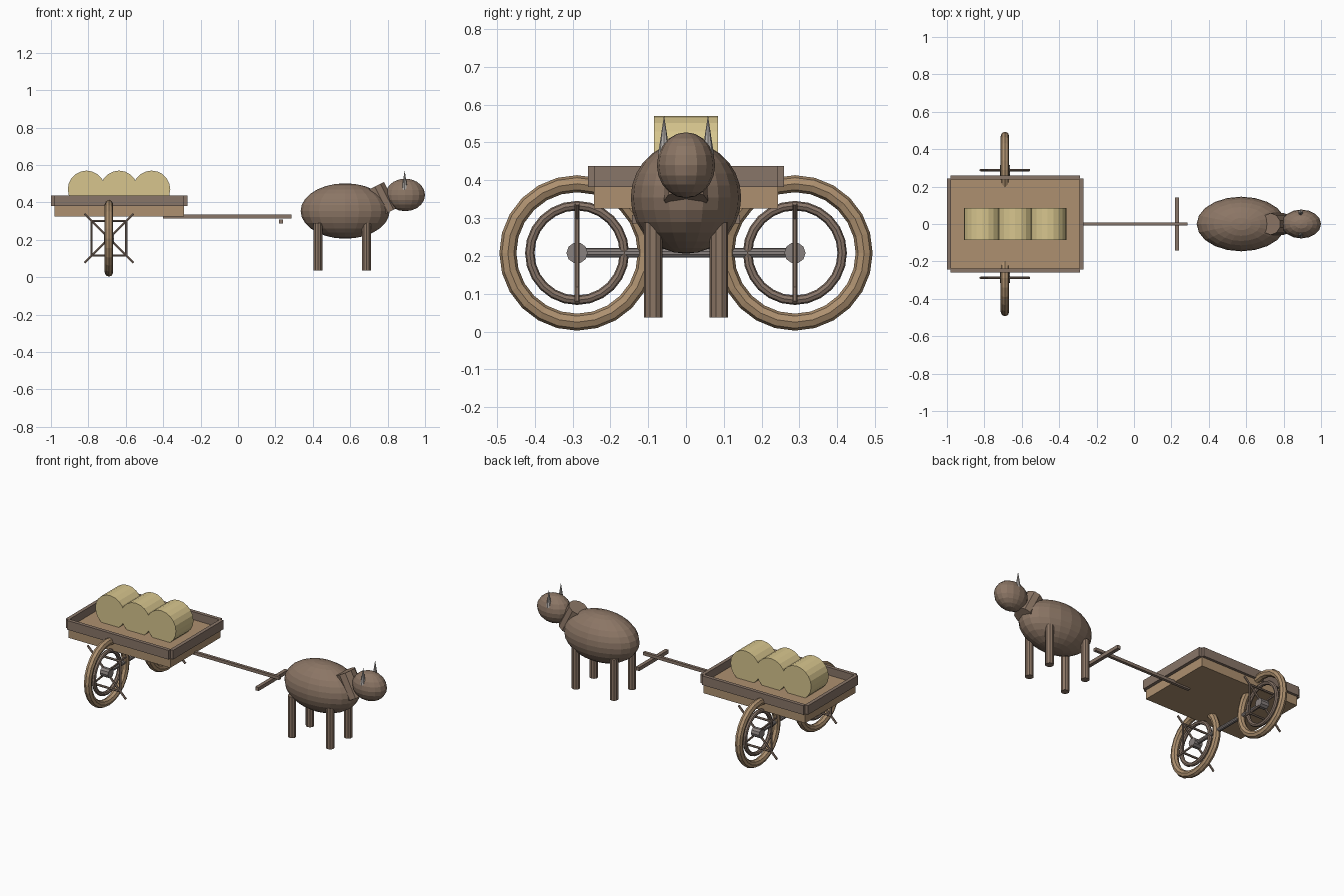
import bpy
from math import pi, sin, cos

if "Cube" in bpy.data.objects:
    bpy.data.objects.remove(bpy.data.objects["Cube"])


def material(name, rgb):
    m = bpy.data.materials.new(name)
    m.diffuse_color = (*rgb, 1)
    m.use_nodes = True
    m.node_tree.nodes["Principled BSDF"].inputs["Base Color"].default_value = m.diffuse_color
    return m


WOOD = material("light_wood", (0.42, 0.28, 0.16))
DARK = material("dark_wood", (0.25, 0.18, 0.14))
HIDE = material("brown_hide", (0.26, 0.18, 0.13))
HAY = material("straw", (0.68, 0.56, 0.27))
HORN = material("horn_grey", (0.45, 0.42, 0.40))
IRON = material("hub_grey", (0.25, 0.22, 0.21))


def finish(name, mat):
    ob = bpy.context.object
    ob.name = name
    ob.data.materials.append(mat)
    return ob


def box(name, lo, hi, mat):
    bpy.ops.mesh.primitive_cube_add(size=1, location=[(a + b) / 2 for a, b in zip(lo, hi)])
    bpy.context.object.scale = [b - a for a, b in zip(lo, hi)]
    return finish(name, mat)


def cylinder(name, loc, r, depth, mat, rot=(0, 0, 0), sides=10):
    bpy.ops.mesh.primitive_cylinder_add(vertices=sides, radius=r, depth=depth, location=loc, rotation=rot)
    return finish(name, mat)


def ellipsoid(name, loc, radii, mat, segments, rings):
    bpy.ops.mesh.primitive_uv_sphere_add(segments=segments, ring_count=rings, radius=1, location=loc)
    bpy.context.object.scale = radii
    return finish(name, mat)


def ring(name, loc, major, minor, mat):
    bpy.ops.mesh.primitive_torus_add(major_segments=24, minor_segments=8, major_radius=major,
                                     minor_radius=minor, location=loc, rotation=(0, pi / 2, 0))
    return finish(name, mat)


# Cart bed and rails
box("cart_bed", (-0.98, -0.243, 0.325), (-0.29, 0.243, 0.39), WOOD)
for s, side in ((-1, "right"), (1, "left")):
    y0, y1 = sorted((s * 0.237, s * 0.259))
    box(f"{side}_rail", (-0.98, y0, 0.382), (-0.29, y1, 0.438), DARK)
box("rear_rail", (-1.0, -0.243, 0.382), (-0.978, 0.243, 0.438), DARK)
box("front_rail", (-0.292, -0.243, 0.382), (-0.27, 0.243, 0.438), DARK)

# Hay bales
for i in range(3):
    cylinder(f"hay_bale_{i + 1}", (-0.81 + i * 0.174, 0, 0.47), 0.1, 0.17, HAY, (pi / 2, 0, 0), 20)

# Shaft and yoke bar
box("shaft", (-0.40, -0.009, 0.315), (0.285, 0.009, 0.334), DARK)
box("yoke_bar", (0.218, -0.143, 0.286), (0.24, 0.143, 0.308), DARK)

# Wheels, facing along the cart
WX, WZ = -0.69, 0.208
cylinder("axle", (WX, 0, WZ), 0.0125, 0.6, IRON, (pi / 2, 0, 0))
for s, side in ((-1, "right"), (1, "left")):
    c = (WX, s * 0.288, WZ)
    ring(f"{side}_wheel_rim", c, 0.183, 0.0225, WOOD)
    ring(f"{side}_wheel_inner_ring", c, 0.125, 0.0125, DARK)
    cylinder(f"{side}_wheel_hub", c, 0.028, 0.055, IRON, (0, pi / 2, 0))
    # Spokes stand across the wheel: four radial, four forming a square
    for i in range(8):
        a = i * pi / 4
        loc = (WX + 0.0925 * cos(a), c[1], WZ + 0.0925 * sin(a))
        cylinder(f"{side}_spoke_{i + 1}", loc, 0.0065, 0.185, DARK, (0, a, 0), 6)

# Ox
ellipsoid("ox_body", (0.573, 0, 0.354), (0.238, 0.146, 0.148), HIDE, 20, 14)
ellipsoid("ox_head", (0.894, 0, 0.44), (0.106, 0.077, 0.087), HIDE, 16, 10)
cylinder("ox_neck", (0.766, 0, 0.415), 0.058, 0.155, HIDE, (0, -0.47, 0))
for s, side in ((-1, "right"), (1, "left")):
    for x, end in ((0.428, "back"), (0.687, "front")):
        cylinder(f"{end}_{side}_leg", (x, s * 0.087, 0.163), 0.0245, 0.252, HIDE)
    bpy.ops.mesh.primitive_cone_add(vertices=8, radius1=0.016, radius2=0, depth=0.105,
                                    location=(0.891, s * 0.058, 0.52))
    finish(f"{side}_horn", HORN)
